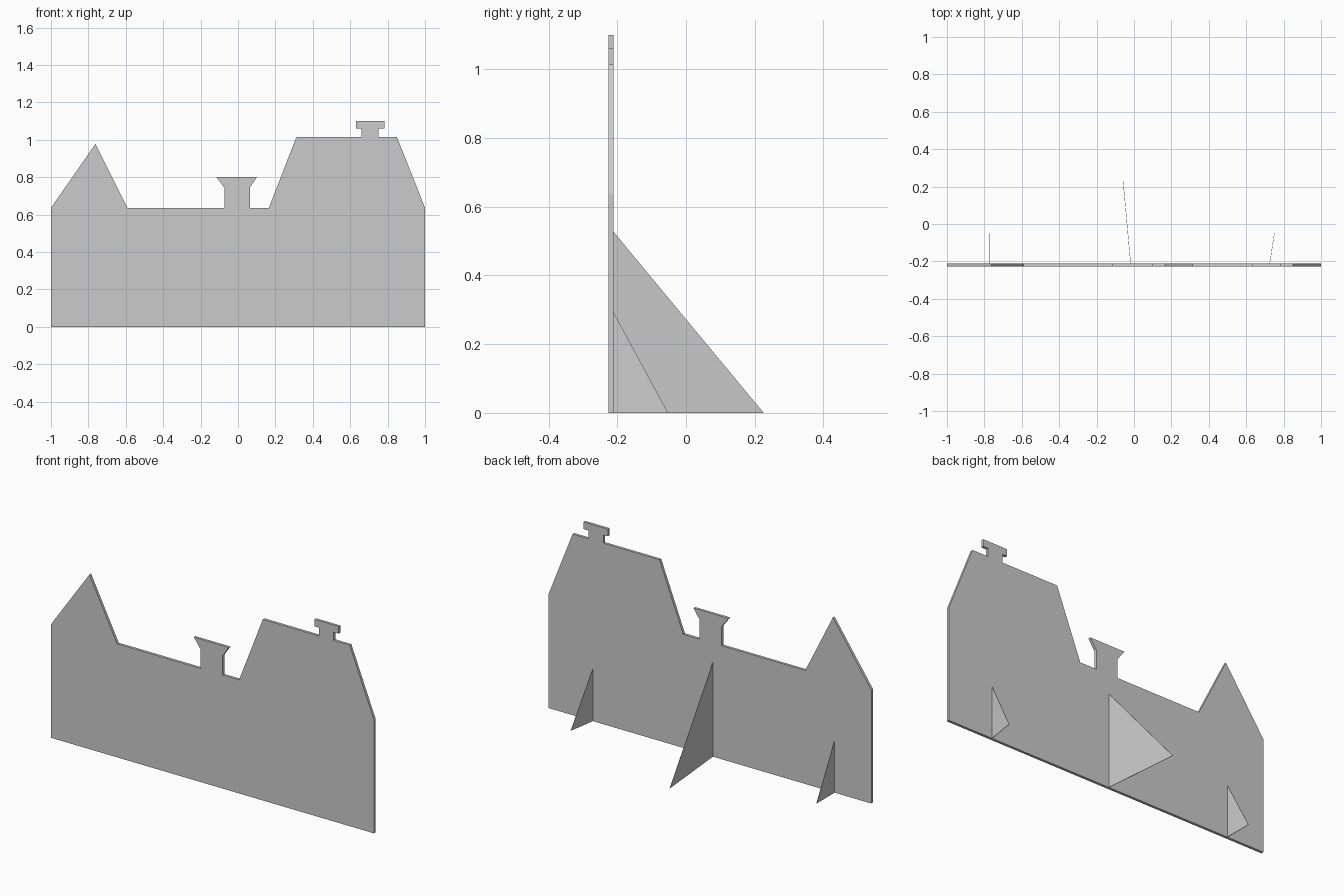
import bpy, bmesh
from mathutils import Vector

if "Cube" in bpy.data.objects:
    bpy.data.objects.remove(bpy.data.objects["Cube"])


def make_object(name, bm):
    bmesh.ops.recalc_face_normals(bm, faces=bm.faces)
    mesh = bpy.data.meshes.new(name)
    bm.to_mesh(mesh)
    bm.free()
    obj = bpy.data.objects.new(name, mesh)
    bpy.context.collection.objects.link(obj)
    return obj


def extruded(name, points, depth):
    """Fill a planar outline and push it along the depth vector."""
    bm = bmesh.new()
    face = bm.faces.new([bm.verts.new(p) for p in points])
    ext = bmesh.ops.extrude_face_region(bm, geom=[face])
    moved = [g for g in ext["geom"] if isinstance(g, bmesh.types.BMVert)]
    bmesh.ops.translate(bm, vec=depth, verts=moved)
    return make_object(name, bm)


FRONT, BACK = -0.226, -0.211

# Skyline board: gable on the left, two chimneys, hipped roof on the right
skyline = [
    (-1, 0), (1, 0), (1, 0.636), (0.85, 1.014),
    (0.751, 1.014), (0.751, 1.06), (0.782, 1.06), (0.782, 1.1),
    (0.632, 1.1), (0.632, 1.06), (0.66, 1.06), (0.66, 1.014),
    (0.312, 1.014), (0.165, 0.636),
    (0.063, 0.636), (0.063, 0.743), (0.101, 0.8),
    (-0.116, 0.8), (-0.073, 0.743), (-0.073, 0.636),
    (-0.591, 0.636), (-0.762, 0.978), (-1, 0.636),
]
extruded("skyline_board", [(x, FRONT, z) for x, z in skyline],
         Vector((0, BACK - FRONT, 0)))

# Thin triangular props behind the board: foot x at board, foot x and y at tip, height
props = [
    ("left_prop", -0.772, -0.772, -0.052, 0.293),
    ("middle_prop", -0.018, -0.058, 0.226, 0.527),
    ("right_prop", 0.726, 0.75, -0.052, 0.293),
]
for name, x0, x1, tip_y, height in props:
    extruded(name, [(x0 - 0.001, BACK, 0), (x1 - 0.001, tip_y, 0), (x0 - 0.001, BACK, height)],
             Vector((0.002, 0, 0)))
